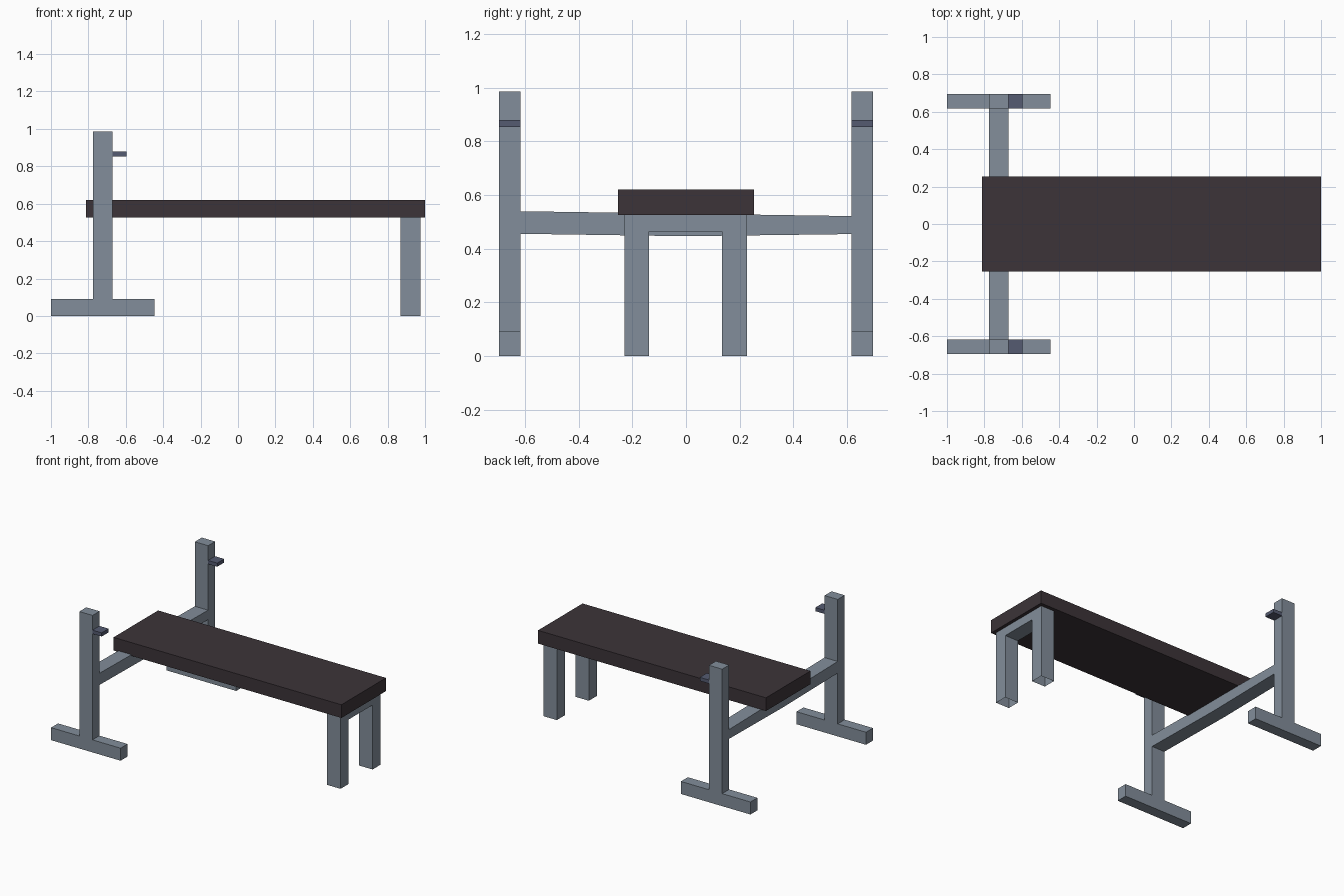
import bpy, bmesh
from mathutils import Vector

if "Cube" in bpy.data.objects:
    bpy.data.objects.remove(bpy.data.objects["Cube"])


def material(name, rgb):
    m = bpy.data.materials.new(name)
    m.diffuse_color = (*rgb, 1)
    m.use_nodes = True
    m.node_tree.nodes["Principled BSDF"].inputs["Base Color"].default_value = m.diffuse_color
    return m


STEEL = material("blue grey steel", (0.225, 0.270, 0.325))
PADDING = material("dark plum vinyl", (0.045, 0.034, 0.040))
HOOK = material("dark slate metal", (0.090, 0.105, 0.165))


def extrude(name, profile, start, end, axis, mat, open_bottom=False):
    """Prism: profile in (x, z) swept along y, or in (y, z) swept along x."""
    bm = bmesh.new()
    place = (lambda a, z, d: (a, d, z)) if axis == "y" else (lambda a, z, d: (d, a, z))
    face = bm.faces.new([bm.verts.new(place(a, z, start)) for a, z in profile])
    out = bmesh.ops.extrude_face_region(bm, geom=[face], use_keep_orig=True)
    moved = [g for g in out["geom"] if isinstance(g, bmesh.types.BMVert)]
    shift = Vector(place(0, 0, end - start))
    bmesh.ops.translate(bm, verts=moved, vec=shift)
    bmesh.ops.recalc_face_normals(bm, faces=bm.faces)
    if open_bottom:
        low = [f for f in bm.faces if all(v.co.z < 0.001 for v in f.verts)]
        bmesh.ops.delete(bm, geom=low, context="FACES_ONLY")
    me = bpy.data.meshes.new(name)
    bm.to_mesh(me)
    bm.free()
    me.materials.append(mat)
    ob = bpy.data.objects.new(name, me)
    bpy.context.collection.objects.link(ob)
    return ob


def rect(a0, a1, z0, z1):
    return [(a0, z0), (a1, z0), (a1, z1), (a0, z1)]


# padded bench top
extrude("bench_pad", rect(-0.253, 0.253, 0.525, 0.62), -0.813, 1.0, "x", PADDING)

# upside-down T stands with bar hooks, one on each side
stand = [(-1, 0), (-0.447, 0), (-0.447, 0.09), (-0.67, 0.09),
         (-0.67, 0.985), (-0.775, 0.985), (-0.775, 0.09), (-1, 0.09)]
for side, s in (("left", -1), ("right", 1)):
    extrude(side + "_stand", stand, s * 0.617, s * 0.696, "y", STEEL)
    extrude(side + "_bar_hook", rect(-0.67, -0.597, 0.853, 0.879),
            s * 0.617, s * 0.696, "y", HOOK)

# slightly uneven crossbar joining the stands under the pad
crossbar = [(-0.618, 0.455), (0, 0.446), (0.618, 0.454), (0.618, 0.521), (-0.618, 0.539)]
extrude("crossbar", crossbar, -0.775, -0.67, "x", STEEL)

# foot-end legs: hollow-bottomed U frame
legs = [(-0.229, 0), (-0.137, 0), (-0.137, 0.463), (0.135, 0.463),
        (0.135, 0), (0.227, 0), (0.227, 0.525), (-0.229, 0.525)]
extrude("bench_legs", legs, 0.869, 0.976, "x", STEEL, open_bottom=True)
